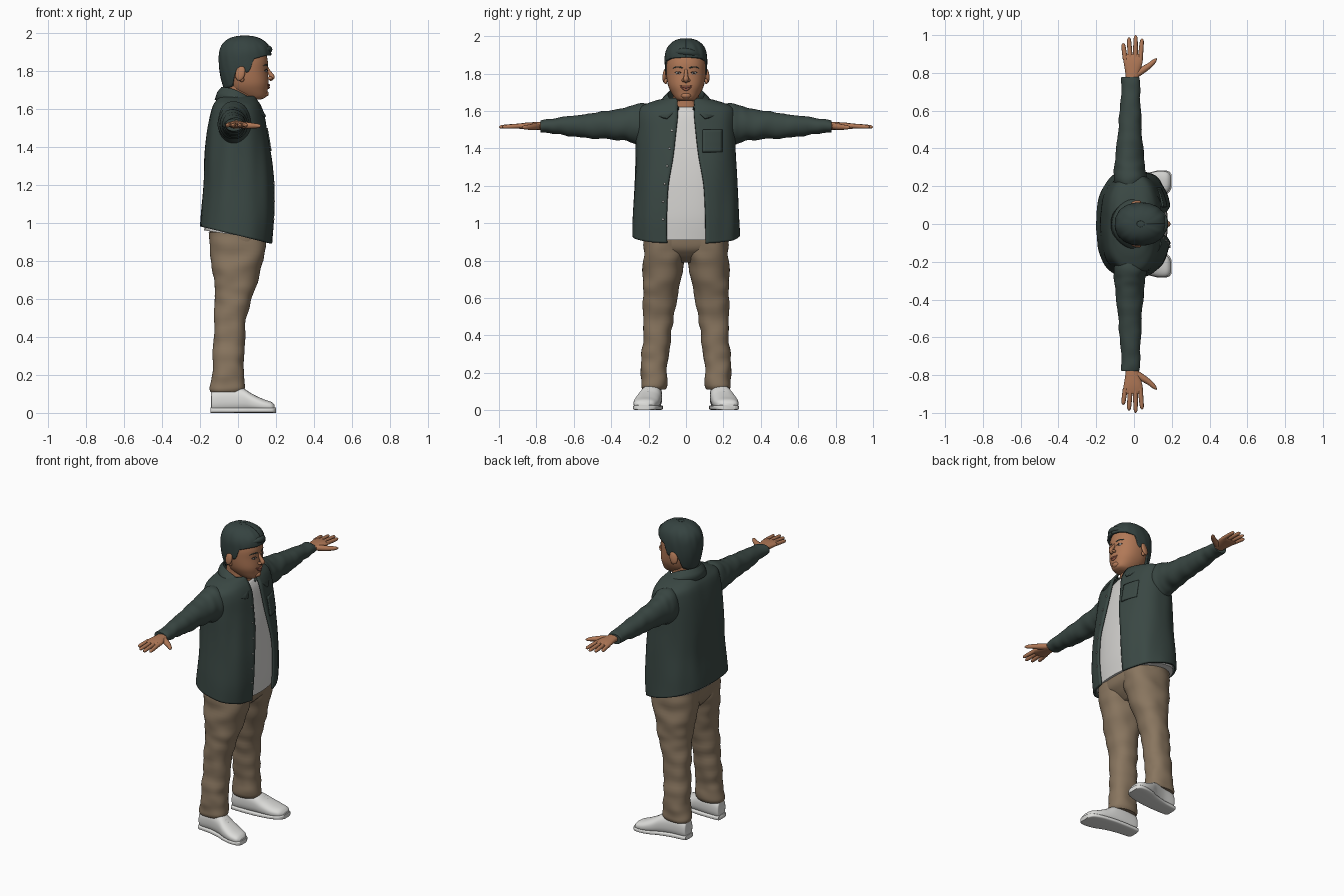
import bpy, bmesh, math
from mathutils import Vector, Matrix, Euler, noise

cube = bpy.data.objects.get("Cube")
if cube:
    bpy.data.objects.remove(cube)


def material(name, rgb):
    m = bpy.data.materials.new(name)
    m.use_nodes = True
    m.diffuse_color = (*rgb, 1)
    bsdf = m.node_tree.nodes["Principled BSDF"]
    bsdf.inputs["Base Color"].default_value = (*rgb, 1)
    bsdf.inputs["Roughness"].default_value = 0.8
    return m


GREEN = material("dark green cloth", (0.042, 0.064, 0.057))
HAIR = material("dark hair", (0.036, 0.056, 0.052))
SKIN = material("skin", (0.44, 0.19, 0.095))
LIPS = material("lips", (0.33, 0.11, 0.07))
DARK = material("dark brown", (0.04, 0.025, 0.02))
TAN = material("tan trousers", (0.25, 0.18, 0.115))
SHIRT = material("white shirt", (0.66, 0.65, 0.63))
SHOE = material("white shoe", (0.72, 0.72, 0.70))
GREY = material("grey trim", (0.45, 0.45, 0.43))


def finish(ob, mat, mirror=False, thick=0):
    ob.data.materials.append(mat)
    if thick:
        s = ob.modifiers.new("thickness", 'SOLIDIFY')
        s.thickness, s.offset = thick, -1
    if mirror:
        m = ob.modifiers.new("mirror", 'MIRROR')
        m.use_axis = (False, True, False)
        m.use_mirror_merge = False
    bpy.ops.object.select_all(action='DESELECT')
    ob.select_set(True)
    bpy.context.view_layer.objects.active = ob
    if ob.type == 'CURVE':
        bpy.ops.object.convert(target='MESH')
    bpy.ops.object.shade_smooth_by_angle(angle=math.radians(50))
    return ob


def from_bmesh(name, bm, mat, **kw):
    me = bpy.data.meshes.new(name)
    bm.to_mesh(me)
    bm.free()
    ob = bpy.data.objects.new(name, me)
    bpy.context.collection.objects.link(ob)
    return finish(ob, mat, **kw)


def grid(name, rings, mat, caps=False, **kw):
    """Skin a list of point rows; caps closes the two ends."""
    bm = bmesh.new()
    vs = [[bm.verts.new(p) for p in r] for r in rings]
    for r, q in zip(vs, vs[1:]):
        for j in range(len(r) - 1):
            bm.faces.new((r[j], r[j + 1], q[j + 1], q[j]))
    if caps:
        bm.faces.new(vs[0][:-1][::-1])
        bm.faces.new(vs[-1][:-1])
        bmesh.ops.remove_doubles(bm, verts=bm.verts, dist=1e-5)
        bmesh.ops.recalc_face_normals(bm, faces=bm.faces)
    return from_bmesh(name, bm, mat, **kw)


def smooth(rows, steps=7):
    """Catmull-Rom interpolation of section rows."""
    out, n = [], len(rows) - 1
    for i in range(n):
        quad = (rows[max(i - 1, 0)], rows[i], rows[i + 1], rows[min(i + 2, n)])
        for s in range(steps):
            u = s / steps
            out.append([b + 0.5 * u * (c - a + u * (2 * a - 5 * b + 4 * c - d + u * (3 * (b - c) + d - a)))
                        for a, b, c, d in zip(*quad)])
    return out + [list(rows[-1])]


def power(v, e):
    return math.copysign(abs(v) ** e, v)


def tube(name, rows, mat, axis='z', p=2.3, slope=0, fold=0, freq=(9, 9, 9), n=48, caps=True, **kw):
    """Loft of rows (position, min a, max a, min b, max b, optional front opening)."""
    rings = []
    for t, a0, a1, b0, b1, *gap in smooth(rows):
        ca, cb, ra, rb = (a0 + a1) / 2, (b0 + b1) / 2, (a1 - a0) / 2, (b1 - b0) / 2
        start = math.asin((gap[0] / rb) ** (p / 2)) if gap else 0
        ring = []
        for j in range(n + 1):
            th = start + (2 * math.pi - 2 * start) * (j % n if caps else j) / n
            a, b = ca + ra * power(math.cos(th), 2 / p), cb + rb * power(math.sin(th), 2 / p)
            order = {'z': ((a, b, t), (ca, cb, t)), 'y': ((a, t, b), (ca, t, cb)),
                     'x': ((t, a, b), (t, ca, cb))}[axis]
            v, c = map(Vector, order)
            if fold:
                v += (v - c).normalized() * fold * noise.noise(Vector(x * f for x, f in zip(v, freq)))
            v.z -= slope * v.x * min(1, max(0, (1.2 - t) / 0.26))
            ring.append(v)
        rings.append(ring)
    return grid(name, rings, mat, caps=caps, **kw)


def front_x(rows, y, z, p):
    """Front surface of a z loft at a given y and z."""
    r = min(smooth(rows, 20), key=lambda q: abs(q[0] - z))
    return (r[1] + r[2]) / 2 + (r[2] - r[1]) / 2 * (1 - abs(y / r[4]) ** p) ** (1 / p)


def ball(name, loc, scale, mat, rot=(0, 0, 0), **kw):
    bm = bmesh.new()
    m = Matrix.LocRotScale(Vector(loc), Euler(rot), Vector(scale))
    bmesh.ops.create_uvsphere(bm, u_segments=20, v_segments=12, radius=1, matrix=m)
    return from_bmesh(name, bm, mat, **kw)


def strand(name, pts, radii, mat, **kw):
    """Smooth round strand with a radius at each point."""
    cu = bpy.data.curves.new(name, 'CURVE')
    cu.dimensions, cu.bevel_depth, cu.bevel_resolution, cu.use_fill_caps = '3D', 1, 3, True
    sp = cu.splines.new('NURBS')
    sp.points.add(len(pts) - 1)
    for q, co, r in zip(sp.points, pts, radii):
        q.co, q.radius = (*co, 1), r
    sp.use_endpoint_u, sp.order_u, sp.resolution_u = True, 3, 6
    ob = bpy.data.objects.new(name, cu)
    bpy.context.collection.objects.link(ob)
    return finish(ob, mat, **kw)


# Open jacket, shirt and sleeves
jacket = [(.935, -.2, .186, -.29, .29, .105), (1.05, -.195, .198, -.285, .285, .105),
          (1.2, -.185, .196, -.275, .275, .095), (1.35, -.177, .18, -.268, .268, .07),
          (1.48, -.165, .158, -.265, .265, .055), (1.57, -.15, .14, -.262, .262, .045),
          (1.62, -.135, .12, -.245, .245, .045), (1.65, -.115, .1, -.18, .18, .045),
          (1.67, -.095, .088, -.1, .1, .045)]
tube("jacket_body", jacket, GREEN, p=2.4, slope=.24, fold=.008, freq=(11, 11, 3), n=80, caps=False, thick=.012)
tube("shirt", [(.935, -.18, .166, -.265, .265), (1.05, -.175, .178, -.265, .265), (1.2, -.165, .176, -.255, .255),
               (1.35, -.15, .16, -.245, .245), (1.48, -.14, .135, -.235, .235), (1.57, -.12, .115, -.2, .2),
               (1.61, -.1, .096, -.12, .12), (1.62, -.08, .085, -.085, .085)],
     SHIRT, p=2.4, slope=.15, fold=.004, freq=(9, 9, 5))
tube("sleeve", [(.15, -.09, .06, 1.43, 1.62), (.24, -.106, .066, 1.415, 1.638), (.29, -.104, .058, 1.43, 1.63),
                (.35, -.1, .05, 1.445, 1.61), (.5, -.08, .041, 1.453, 1.585), (.65, -.07, .035, 1.472, 1.567),
                (.76, -.065, .032, 1.485, 1.553), (.778, -.062, .028, 1.488, 1.55)],
     GREEN, 'y', p=2.1, fold=.009, freq=(10, 19, 10), mirror=True)

# Folded collar: inner stand, top fold and spread outer edge
collar = [[], [], [], []]
for j in range(49):
    th = .42 + (2 * math.pi - .84) * j / 48
    c, s = math.cos(th), math.sin(th)
    f = ((1 + c) / 2) ** 2
    collar[3].append((.01 + .088 * c, .085 * s, 1.66 - .06 * f))
    collar[2].append((.01 + (.098 + .012 * f) * c, .097 * s, 1.717 - .1 * f))
    collar[1].append((.005 + (.115 + .022 * f) * c, .118 * s * (1 + .3 * f), 1.69 - .1 * f))
    collar[0].append((.005 + (.128 + .032 * f) * c, .132 * s * (1 + 1.0 * f), 1.65 - .095 * f))
grid("collar", collar, GREEN, thick=.01)

# Chest pocket and front buttons
pocket = [[(front_x(jacket, .09 + .013 * j, 1.38 + .012 * i, 2.4) + .007, .09 + .013 * j, 1.38 + .012 * i)
           for j in range(9)] for i in range(11)]
grid("left_chest_pocket", pocket, GREEN, thick=.009)
for k in range(6):
    z = 1.02 + .095 * k
    y = -(.122 - .055 * max(0, z - 1.15) / .4)
    ball("button", (front_x(jacket, y, z, 2.4) + .003, y, z), (.004, .006, .006), GREY)

# Trousers
tube("trouser_hips", [(.79, -.09, .06, -.07, .07), (.83, -.125, .11, -.16, .16), (.88, -.148, .145, -.218, .218),
                      (.99, -.15, .15, -.22, .22)], TAN, p=2.5, fold=.004)
tube("trouser_leg", [(.11, -.138, .025, .108, .235), (.135, -.146, .034, .1, .243), (.2, -.138, .03, .098, .242),
                     (.3, -.132, .03, .09, .236), (.45, -.126, .042, .074, .23), (.6, -.12, .075, .048, .23),
                     (.7, -.128, .105, .028, .23), (.82, -.142, .135, .003, .228), (.95, -.155, .153, -.02, .222)],
     TAN, p=2.3, fold=.011, freq=(9, 9, 15), mirror=True)

# Shoes with soles, tongue and laces
shoe = [(-.14, .145, .2, .02, .1), (-.132, .13, .215, .004, .125), (-.05, .127, .225, .004, .14),
        (.02, .13, .245, .004, .132), (.075, .137, .268, .004, .1), (.13, .148, .28, .004, .074),
        (.175, .168, .276, .006, .058), (.193, .195, .258, .012, .042)]
tube("shoe", shoe, SHOE, 'x', p=2.4, mirror=True)
tube("shoe_sole", [(x - .004 if x < 0 else x + .006, a - .004, b + .004, 0, .028) for x, a, b, c, d in shoe],
     SHOE, 'x', p=4, mirror=True)
for k in range(4):
    x, z = .028 + .02 * k, .126 - .0125 * k
    y = .19 + .005 * k
    strand("shoe_lace", [(x - .004, y - .036, z - .014), (x + .004, y, z + .008), (x + .008, y + .036, z - .014)],
           [.004] * 3, GREY, mirror=True)

# Hands
tube("palm", [(.755, -.045, .024, 1.497, 1.54), (.8, -.046, .03, 1.499, 1.54), (.85, -.054, .044, 1.502, 1.538),
              (.885, -.059, .047, 1.504, 1.533), (.9, -.054, .04, 1.509, 1.528)], SKIN, 'y', mirror=True)
for label, x0, y0, x1, y1 in (("little", -.046, .87, -.058, .957), ("ring", -.02, .88, -.027, .988),
                              ("middle", .007, .88, .009, 1.0), ("index", .033, .87, .043, .982)):
    pts = [(x0 + (x1 - x0) * t, y0 + (y1 - y0) * t, 1.521 - .007 * t) for t in (0, .4, .75, .95, 1)]
    strand(label + "_finger", pts, [.013, .0125, .0115, .0095, .002], SKIN, mirror=True)
strand("thumb", [(.01, .79, 1.518), (.045, .815, 1.515), (.082, .838, 1.513), (.113, .868, 1.512), (.12, .877, 1.512)],
       [.017, .019, .0145, .0115, .002], SKIN, mirror=True)

# Head, neck and ears
head = [(1.652, .04, .12, -.035, .035), (1.665, .01, .147, -.055, .055), (1.7, -.04, .156, -.08, .08),
        (1.74, -.062, .161, -.097, .097), (1.8, -.08, .157, -.106, .106), (1.86, -.085, .156, -.107, .107),
        (1.92, -.075, .135, -.095, .095), (1.96, -.03, .09, -.05, .05)]
tube("head", head, SKIN, p=2.2)
tube("neck", [(1.56, -.08, .085, -.085, .085), (1.62, -.072, .083, -.075, .075), (1.68, -.068, .085, -.07, .07),
              (1.76, -.065, .09, -.075, .075)], SKIN)
ball("ear", (.012, .112, 1.79), (.026, .012, .04), SKIN, (.15, .2, .25), mirror=True)
ball("ear_lobe", (.02, .109, 1.758), (.013, .009, .014), SKIN, mirror=True)

# Facial features
strand("nose", [(.15, 0, 1.825), (.161, 0, 1.8), (.177, 0, 1.778), (.181, 0, 1.766), (.168, 0, 1.752)],
       [.007, .01, .013, .0155, .006], SKIN)
ball("nostril", (.168, .014, 1.764), (.014, .009, .009), SKIN, mirror=True)


def on_face(y, z, lift=0):
    return (front_x(head, y, z, 2.2) + lift, y, z)


ball("eye_white", on_face(.042, 1.803, -.001), (.005, .015, .0065), SHIRT, (0, 0, .35), mirror=True)
ball("iris", on_face(.042, 1.803, .0025), (.003, .006, .006), DARK, (0, 0, .35), mirror=True)
strand("upper_eyelid", [on_face(.025, 1.803, .001), on_face(.042, 1.816, .002), on_face(.06, 1.803, .001)],
       [.002, .0035, .002], DARK, mirror=True)
strand("eyebrow", [on_face(.018, 1.829), on_face(.045, 1.842), on_face(.07, 1.828)],
       [.003, .0055, .002], HAIR, mirror=True)
strand("upper_lip", [on_face(-.033, 1.734), on_face(-.012, 1.727, .003), on_face(.012, 1.727, .003),
                     on_face(.033, 1.734)], [.002, .0065, .0065, .002], LIPS)
strand("lower_lip", [on_face(-.028, 1.729), on_face(-.01, 1.715, .002), on_face(.01, 1.715, .002),
                     on_face(.028, 1.729)], [.002, .0075, .0075, .002], LIPS)
ball("chin", (.141, 0, 1.682), (.021, .028, .017), SKIN)

# Hair cap whose lower edge follows the hairline
LINE = ((-1, 1.7), (-.55, 1.72), (-.32, 1.8), (-.05, 1.825), (.02, 1.79), (.16, 1.8), (.32, 1.865), (.7, 1.88), (1, 1.885))


def hairline(c):
    for (c0, z0), (c1, z1) in zip(LINE, LINE[1:]):
        if c <= c1:
            return z0 + (z1 - z0) * (c - c0) / (c1 - c0)
    return LINE[-1][1]


hair = []
for i in range(29):
    f = math.sin(i / 28 * math.pi / 2)
    ring = []
    for j in range(97):
        th = 2 * math.pi * (j % 96) / 96
        c, s = math.cos(th), math.sin(th)
        low = hairline(c)
        z = low + (1.988 - low) * f
        up = max(0, min(1, (z - 1.86) / .1285))
        r = (1 - up ** 2.6) ** (1 / 2.4) if z > 1.86 else 1 - 9 * (1.86 - z) ** 2
        r *= 1 + .05 * max(0, c) ** 3 * math.sin(math.pi * min(1, up)) + .005 * math.sin(16 * th + 30 * z)
        r += .05 * noise.noise(Vector((c * 3, s * 3, z * 14))) * r * up
        r = max(r, .01)
        ring.append((.035 + .137 * r * power(c, .91), .114 * r * power(s, .91), z))
    hair.append(ring)
grid("hair", hair, HAIR, caps=False, thick=.015)
ball("hair_crown", (.035, 0, 1.965), (.06, .05, .023), HAIR)
strand("swept_fringe", [(.125, -.075, 1.905), (.158, -.035, 1.918), (.163, .01, 1.915), (.15, .05, 1.905),
                        (.12, .085, 1.89)], [.008, .018, .021, .017, .006], HAIR)
